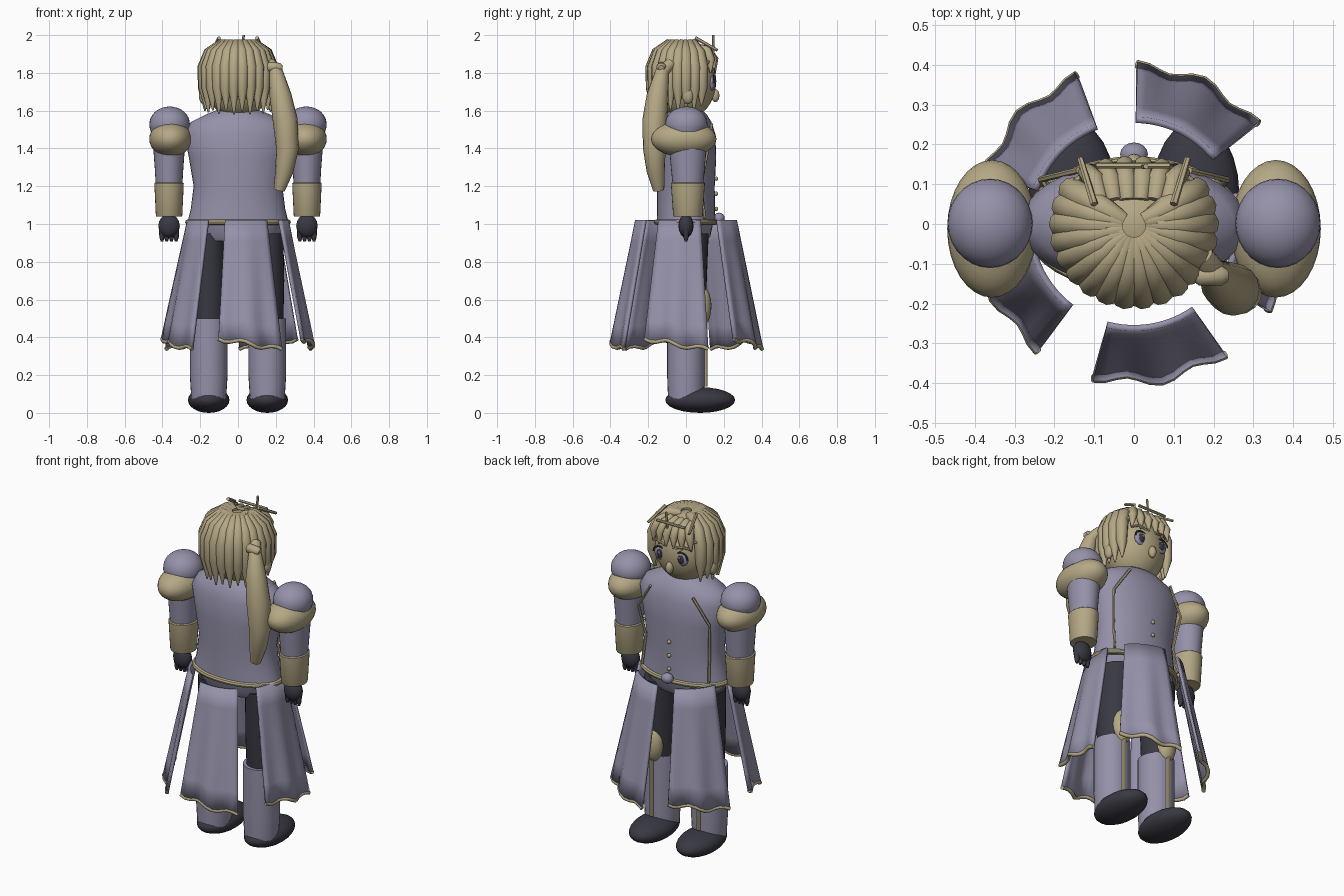
import bpy, bmesh, math
from mathutils import Vector

if "Cube" in bpy.data.objects:
    bpy.data.objects.remove(bpy.data.objects["Cube"])

def material(name, rgb):
    m = bpy.data.materials.new(name)
    m.diffuse_color = (*rgb, 1)
    m.use_nodes = True
    m.node_tree.nodes["Principled BSDF"].inputs["Base Color"].default_value = m.diffuse_color
    return m

LAV = material("lavender cloth", (0.30, 0.285, 0.40))
TAN = material("tan", (0.46, 0.39, 0.235))
DARK = material("charcoal", (0.04, 0.04, 0.055))

def finish(name, bm, mat, angle=40):
    bmesh.ops.recalc_face_normals(bm, faces=bm.faces[:])
    me = bpy.data.meshes.new(name)
    bm.to_mesh(me)
    bm.free()
    ob = bpy.data.objects.new(name, me)
    bpy.context.collection.objects.link(ob)
    me.materials.append(mat)
    bpy.ops.object.select_all(action='DESELECT')
    ob.select_set(True)
    bpy.context.view_layer.objects.active = ob
    bpy.ops.object.shade_smooth_by_angle(angle=math.radians(angle))
    return ob

def ball(name, loc, size, mat, seg=24):
    bm = bmesh.new()
    bmesh.ops.create_uvsphere(bm, u_segments=seg, v_segments=seg // 2, radius=1)
    for v in bm.verts:
        v.co = Vector(loc) + Vector(v.co[i] * size[i] for i in range(3))
    return finish(name, bm, mat)

def bridge(bm, rings):
    n = len(rings[0])
    for a, b in zip(rings, rings[1:]):
        for i in range(n):
            bm.faces.new((a[i], a[(i + 1) % n], b[(i + 1) % n], b[i]))
    bm.faces.new(rings[0][::-1])
    bm.faces.new(rings[-1])

def loft(name, x, y, profile, mat, n=28):
    """Stack of elliptical rings: (z, rx, ry)."""
    bm = bmesh.new()
    bridge(bm, [[bm.verts.new((x + rx * math.cos(t), y + ry * math.sin(t), z))
                 for t in (math.tau * i / n for i in range(n))] for z, rx, ry in profile])
    return finish(name, bm, mat)

def tube(name, pts, radii, mat, n=10):
    """Tapered tube along a path."""
    bm = bmesh.new()
    pts = [Vector(p) for p in pts]
    rings = []
    ref = (pts[-1] - pts[0]).normalized().orthogonal()
    for i, (p, r) in enumerate(zip(pts, radii)):
        d = (pts[min(i + 1, len(pts) - 1)] - pts[max(i - 1, 0)]).normalized()
        u = (ref - d * ref.dot(d)).normalized()
        w = d.cross(u)
        rings.append([bm.verts.new(p + r * (u * math.cos(t) + w * math.sin(t)))
                      for t in (math.tau * k / n for k in range(n))])
    bridge(bm, rings)
    return finish(name, bm, mat, 50)

def band(name, z, rx, ry, r, mat, n=40):
    bm = bmesh.new()
    rings = [[bm.verts.new(((rx + r * math.cos(s)) * math.cos(t), (ry + r * math.cos(s)) * math.sin(t),
                            z + r * math.sin(s))) for s in (math.tau * k / 8 for k in range(8))]
             for t in (math.tau * i / n for i in range(n))]
    for i in range(n):
        a, b = rings[i], rings[(i + 1) % n]
        for k in range(8):
            bm.faces.new((a[k], a[(k + 1) % 8], b[(k + 1) % 8], b[k]))
    return finish(name, bm, mat)

# Torso, hips, belt and buckle
loft("torso", 0, 0, [(1.0, .27, .155), (1.08, .25, .153), (1.2, .235, .152), (1.35, .26, .16), (1.48, .285, .155),
                     (1.54, .25, .135), (1.58, .17, .11), (1.615, .08, .07)], LAV, 36)
loft("hips", 0, 0, [(.91, .2, .11), (.94, .22, .13), (1.01, .25, .145)], LAV)
band("belt", 1.01, .265, .155, .015, TAN)
ball("buckle", (0, .175, 1.03), (.035, .03, .03), LAV, 16)
for z in (1.08, 1.16, 1.24):
    ball("button", (0, .16, z), (.012, .01, .012), TAN, 10)

# Limbs, mirrored
for s in (-1, 1):
    x = .155 * s
    ball("shoe", (x, .075, .068), (.11, .185, .068), DARK)
    loft("boot", x, 0, [(.07, .092, .095), (.2, .1, .1), (.5, .1, .1)], LAV)
    loft("thigh", x, .01, [(.48, .085, .09), (.7, .09, .1), (.95, .085, .11)], DARK)
    ball("knee_guard", (x, .085, .565), (.06, .05, .105), TAN, 20)
    tube("boot_stripe", [(x, .102, .14), (x, .102, .5)], [.012, .012], TAN, 6)
    a = .365 * s
    loft("sleeve", a, .01, [(1.2, .07, .08), (1.3, .076, .09), (1.42, .085, .1)], LAV)
    loft("cuff", a, .01, [(1.04, .068, .075), (1.045, .07, .078), (1.215, .078, .09), (1.22, .072, .085)], TAN)
    ball("sleeve_puff", (.357 * s, -.012, 1.45), (.113, .173, .095), TAN, 32)
    loft("shoulder_cap", .362 * s, .002,
         [(1.49, .1, .1), (1.515, .107, .112)] +
         [(1.53 + .092 * math.sin(t), .107 * math.cos(t), .112 * math.cos(t))
          for t in (math.pi * k / 16.5 for k in range(9))], LAV)
    ball("glove", (a, 0, .99), (.057, .04, .062), DARK, 16)
    for k in range(4):
        fx = a + (k - 1.5) * .025
        tube("finger", [(fx, 0, .98), (fx, 0, .93), (fx, 0, .908)], [.016, .014, .007], DARK, 8)
    # Coat piping
    tube("coat_piping", [(.14 * s, .135, 1.53), (.235 * s, .112, 1.38), (.21 * s, .078, 1.2), (.22 * s, .1, 1.03)],
         [.008] * 4, TAN, 6)

# Five flared coat panels with trimmed hems
for k in range(5):
    mid = math.radians(-8 + 72 * k)
    bm = bmesh.new()
    cols, hem = 13, []
    grid = []
    for i in range(cols):
        f = i / (cols - 1) * 2 - 1
        ripple = .012 * math.cos(f * math.pi * 2)
        row = []
        for j in range(7):
            v = j / 6
            t = mid + math.radians(25) * f
            r = .262 + .128 * v + ripple * v
            z = 1.02 - v * (.655 + .03 * f + .012 * math.sin(f * 6))
            row.append(bm.verts.new((r * math.cos(t), r * math.sin(t), z)))
        hem.append(row[-1].co.copy())
        grid.append(row)
    for a, b in zip(grid, grid[1:]):
        for j in range(6):
            bm.faces.new((a[j], b[j], b[j + 1], a[j + 1]))
    ob = finish("coat_panel", bm, LAV)
    mod = ob.modifiers.new("thickness", 'SOLIDIFY')
    mod.thickness = .016
    mod.offset = 0
    tube("coat_hem", hem, [.011] * cols, TAN, 8)

# Head and face
ball("head", (0, -.005, 1.755), (.175, .165, .2), TAN, 32)
ball("nose", (0, .155, 1.68), (.022, .022, .035), TAN, 16)
for s in (-1, 1):
    ball("ear", (.185 * s, .01, 1.68), (.022, .03, .045), TAN, 16)
    ball("eye", (.07 * s, .137, 1.745), (.04, .016, .04), LAV, 20)
    ball("pupil", (.07 * s, .148, 1.745), (.02, .01, .026), DARK, 16)
    ball("eye_glint", (.066 * s, .157, 1.755), (.007, .004, .008), LAV, 10)
    tube("upper_lash", [((.07 + .042 * math.cos(t)) * s, .147, 1.75 + .036 * math.sin(t))
                        for t in (math.pi * k / 8 for k in range(9))], [.005] * 9, DARK, 6)
    tube("eyebrow", [(.035 * s, .15, 1.805), (.08 * s, .147, 1.82), (.115 * s, .128, 1.81)], [.007] * 3, TAN, 6)

# Swept hair locks around sides and back
N = 18
for k in range(N):
    f = k / (N - 1)
    t = math.radians(150 + 240 * f)
    c, s = math.cos(t), math.sin(t)
    back = math.sin(math.pi * f)
    tip = 1.61 - .03 * back + .015 * (k % 2)
    path = [(.03, 1.945), (.09, 1.95), (.15, 1.905), (.18, 1.83), (.183, 1.72), (.175, tip)]
    tube("hair_lock", [(c * r, s * r * .98 - .005, z) for r, z in path],
         [.02, .03, .034, .035, .03, .004], TAN, 10)

# Fringe with loose strands on top
for k in range(6):
    f = (k - 2.5) / 2.5
    tube("fringe_lock", [(.085 * f, .06, 1.935), (.1 * f, .11, 1.92), (.118 * f, .15 - .02 * f * f, 1.87),
                         (.125 * f, .155 - .025 * f * f, 1.80)], [.02, .027, .024, .004], TAN, 8)
tube("fringe_band", [(-.095, .147, 1.94), (.09, .147, 1.94)], [.008] * 2, TAN, 6)
tube("loose_strand", [(.02, .145, 1.9), (.03, .145, 2.0)], [.007] * 2, TAN, 6)
for s in (-1, 1):
    tube("loose_strand", [(.1 * s, .05, 1.985), (.135 * s, .165, 1.92)], [.01, .008], TAN, 6)
    tube("loose_strand", [(.13 * s, .12, 1.86), (.17 * s, .085, 1.84)], [.01] * 2, TAN, 6)

# Side ponytail and tie
tube("ponytail", [(.17, -.08, 1.85), (.2, -.125, 1.81), (.225, -.15, 1.68), (.25, -.165, 1.55), (.262, -.168, 1.4),
                  (.245, -.16, 1.28), (.218, -.145, 1.18)], [.03, .036, .058, .066, .06, .048, .03], TAN, 16)
tube("hair_tie", [(.15, -.125, 1.83), (.165, -.13, 1.832), (.22, -.13, 1.828), (.235, -.13, 1.825)],
     [.015, .026, .026, .015], TAN, 12)
